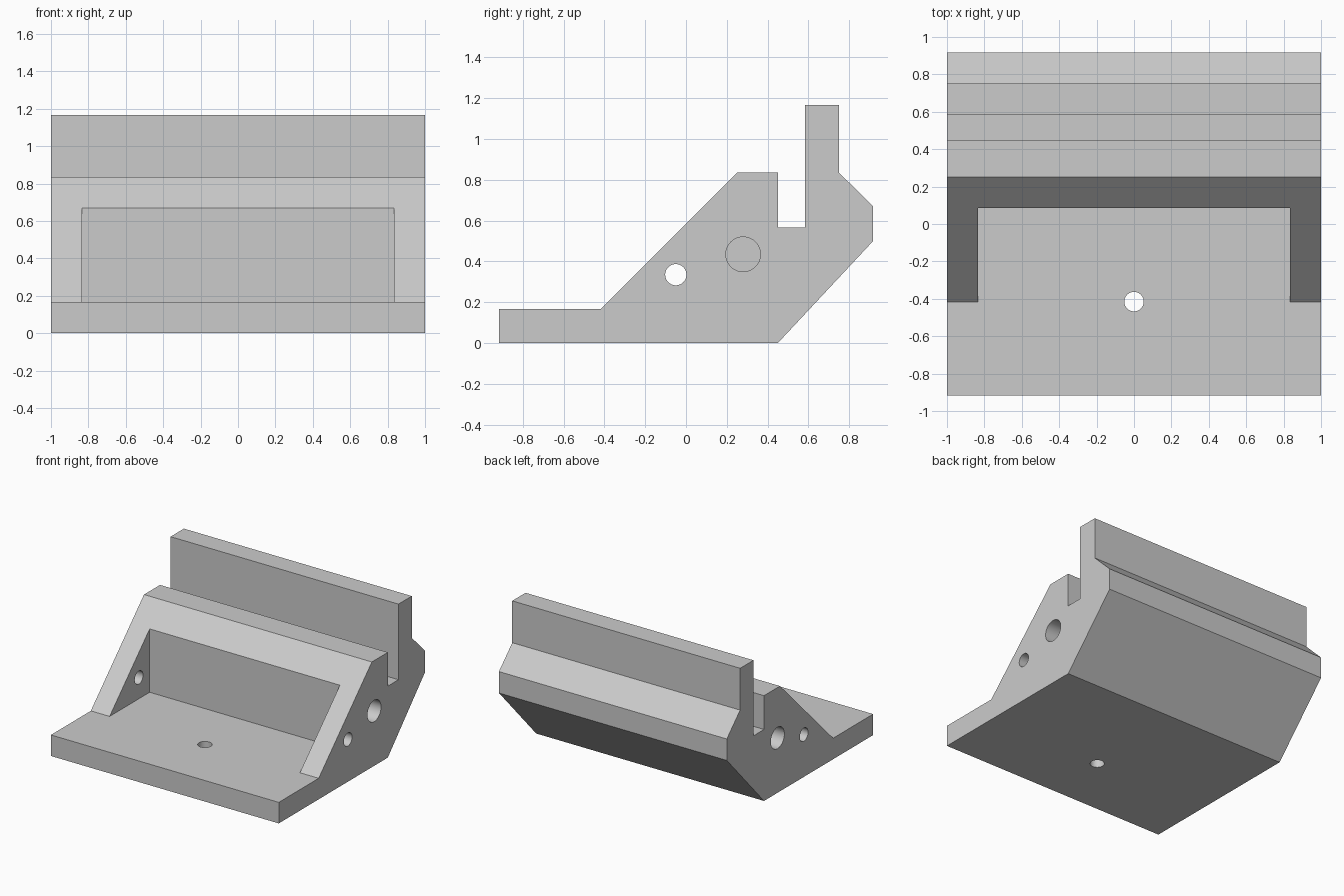
import bpy, bmesh, math
from mathutils import Vector

cube = bpy.data.objects.get("Cube")
if cube:
    bpy.data.objects.remove(cube, do_unlink=True)

LEDGE = 0.167  # thickness of the base plate

grey = bpy.data.materials.new("plain_grey")
grey.use_nodes = True
grey.diffuse_color = (0.6, 0.6, 0.6, 1)
grey.node_tree.nodes["Principled BSDF"].inputs["Base Color"].default_value = (0.6, 0.6, 0.6, 1)


def extrude_profile(name, points, half_width):
    """Extrude a (y, z) outline along x, centred on x = 0."""
    bm = bmesh.new()
    face = bm.faces.new([bm.verts.new((-half_width, y, z)) for y, z in points])
    grown = bmesh.ops.extrude_face_region(bm, geom=[face])
    verts = [v for v in grown["geom"] if isinstance(v, bmesh.types.BMVert)]
    bmesh.ops.translate(bm, verts=verts, vec=(2 * half_width, 0, 0))
    bmesh.ops.recalc_face_normals(bm, faces=bm.faces)
    mesh = bpy.data.meshes.new(name)
    bm.to_mesh(mesh)
    bm.free()
    mesh.materials.append(grey)
    obj = bpy.data.objects.new(name, mesh)
    bpy.context.collection.objects.link(obj)
    return obj


def drill(name, centre, radius, depth, axis):
    bpy.ops.mesh.primitive_cylinder_add(
        vertices=48, radius=radius, depth=depth, location=centre,
        rotation=Vector(axis).to_track_quat("Z", "Y").to_euler())
    obj = bpy.context.object
    obj.name = name
    obj.data.materials.append(grey)
    return obj


# Bracket body: base plate, sloped block, slot, upright fence and back heel
body = extrude_profile("bracket_body", [
    (-0.917, 0), (0.45, 0), (0.917, 0.5), (0.917, 0.67), (0.75, 0.835),
    (0.75, 1.167), (0.583, 1.167), (0.583, 0.567), (0.45, 0.567),
    (0.45, 0.835), (0.25, 0.835), (-0.417, LEDGE), (-0.917, LEDGE)], 1.0)

# Pocket in the slope, leaving a cheek on each side
cutters = [extrude_profile("pocket_cutter", [
    (-0.5, LEDGE), (0.085, LEDGE), (0.085, 0.95), (-0.5, 0.95)], 0.835)]

# Bolt hole in the base, cross holes in the cheeks, blind holes in the ends
cutters.append(drill("base_hole_cutter", (0, -0.415, 0.08), 0.052, 0.4, (0, 0, 1)))
for side, label in ((1, "left"), (-1, "right")):
    cutters.append(drill(label + "_cross_hole_cutter",
                         (side * 0.92, -0.05, 0.335), 0.052, 0.4, (1, 0, 0)))
    cutters.append(drill(label + "_blind_hole_cutter",
                         (side * 0.9, 0.28, 0.435), 0.085, 0.8, (1, 0, 0)))

for cutter in cutters:
    mod = body.modifiers.new(cutter.name, "BOOLEAN")
    mod.operation = "DIFFERENCE"
    mod.solver = "EXACT"
    mod.object = cutter
    bpy.context.view_layer.objects.active = body
    bpy.ops.object.modifier_apply(modifier=mod.name)
    bpy.data.objects.remove(cutter, do_unlink=True)

# Smooth hole walls, crisp edges elsewhere
bpy.ops.object.select_all(action="DESELECT")
body.select_set(True)
bpy.context.view_layer.objects.active = body
bpy.ops.object.shade_smooth_by_angle(angle=math.radians(30))
